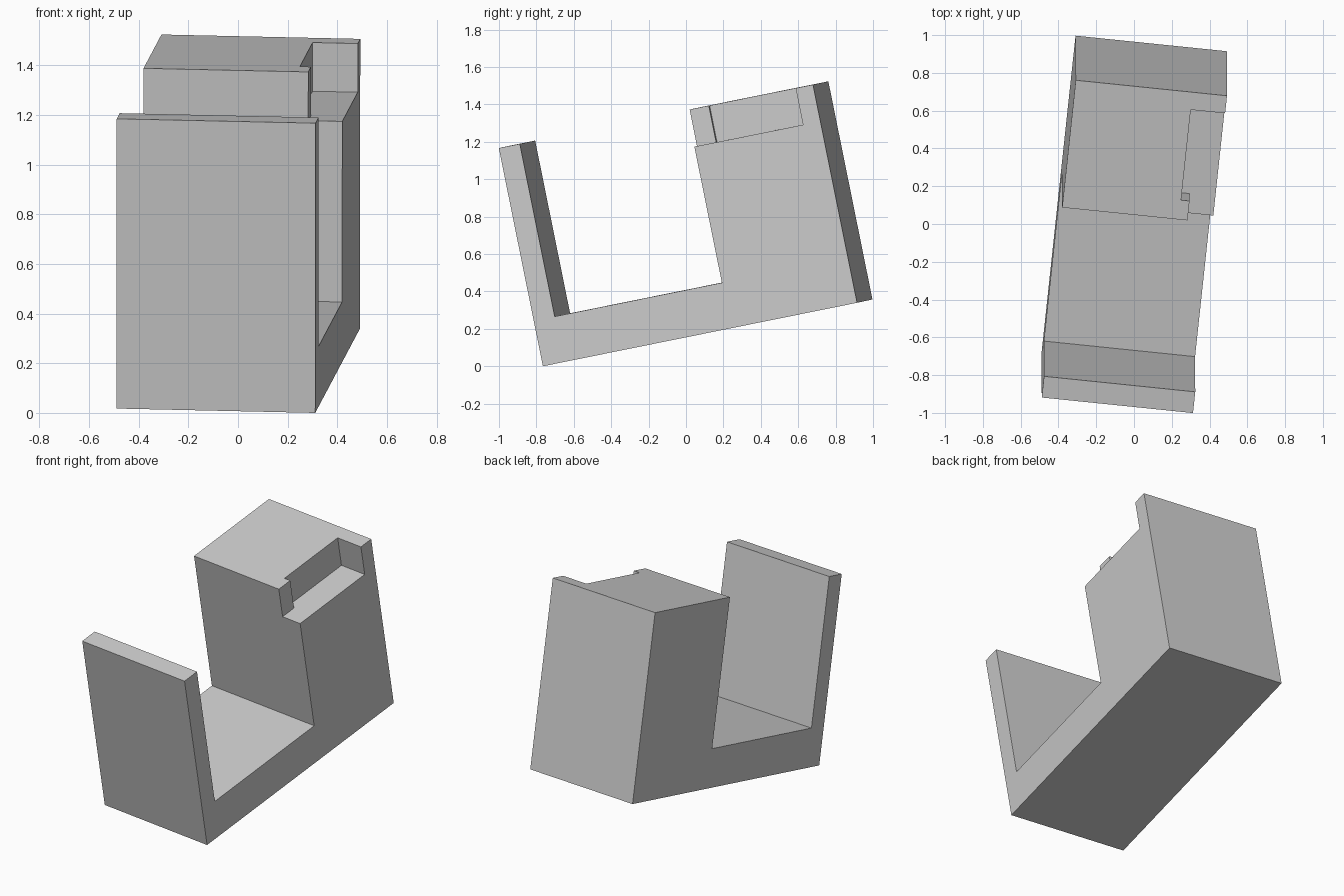
import bpy, bmesh
from mathutils import Vector, Matrix

if "Cube" in bpy.data.objects:
    bpy.data.objects.remove(bpy.data.objects["Cube"])

WIDTH, LENGTH, HEIGHT = 0.805, 1.723, 1.19

# Tilted frame: u = width, v = length, w = up, origin at lower front right corner
v = Vector((0.1045, 0.975, 0.197)).normalized()
u = Vector((0.994, -0.1056, -0.0225))
u = (u - v * u.dot(v)).normalized()
w = u.cross(v)
frame = Matrix((u, v, w)).transposed().to_4x4()
frame.translation = (0.311, -0.765, 0.0)


def prism(name, profile, offset):
    """Extrude a closed profile (u, v, w points) along offset."""
    bm = bmesh.new()
    face = bm.faces.new([bm.verts.new(p) for p in profile])
    ext = bmesh.ops.extrude_face_region(bm, geom=[face])
    verts = [e for e in ext["geom"] if isinstance(e, bmesh.types.BMVert)]
    bmesh.ops.translate(bm, verts=verts, vec=offset)
    bmesh.ops.recalc_face_normals(bm, faces=bm.faces)
    mesh = bpy.data.meshes.new(name)
    bm.to_mesh(mesh)
    bm.free()
    obj = bpy.data.objects.new(name, mesh)
    bpy.context.collection.objects.link(obj)
    obj.matrix_world = frame
    return obj


# Bracket: thin upright, floor and thick block as one side profile
side = [(0, 0), (LENGTH, 0), (LENGTH, HEIGHT), (1.032, HEIGHT),
        (1.032, 0.248), (0.115, 0.248), (0.115, HEIGHT), (0, HEIGHT)]
bracket = prism("bracket", [(0, a, b) for a, b in side], (-WIDTH, 0, 0))

# Stepped notch in the top right edge of the block
plan = [(0.1, 0.95), (0.1, 1.628), (-0.183, 1.628),
        (-0.183, 1.137), (-0.138, 1.137), (-0.138, 0.95)]
cutter = prism("notch_cutter", [(a, b, 0.99) for a, b in plan], (0, 0, 0.4))
cutter.hide_render = True

notch = bracket.modifiers.new("notch", "BOOLEAN")
notch.operation = "DIFFERENCE"
notch.solver = "EXACT"
notch.object = cutter
bpy.context.view_layer.update()
bpy.context.view_layer.objects.active = bracket
bpy.ops.object.modifier_apply(modifier="notch")
bpy.data.objects.remove(cutter)
